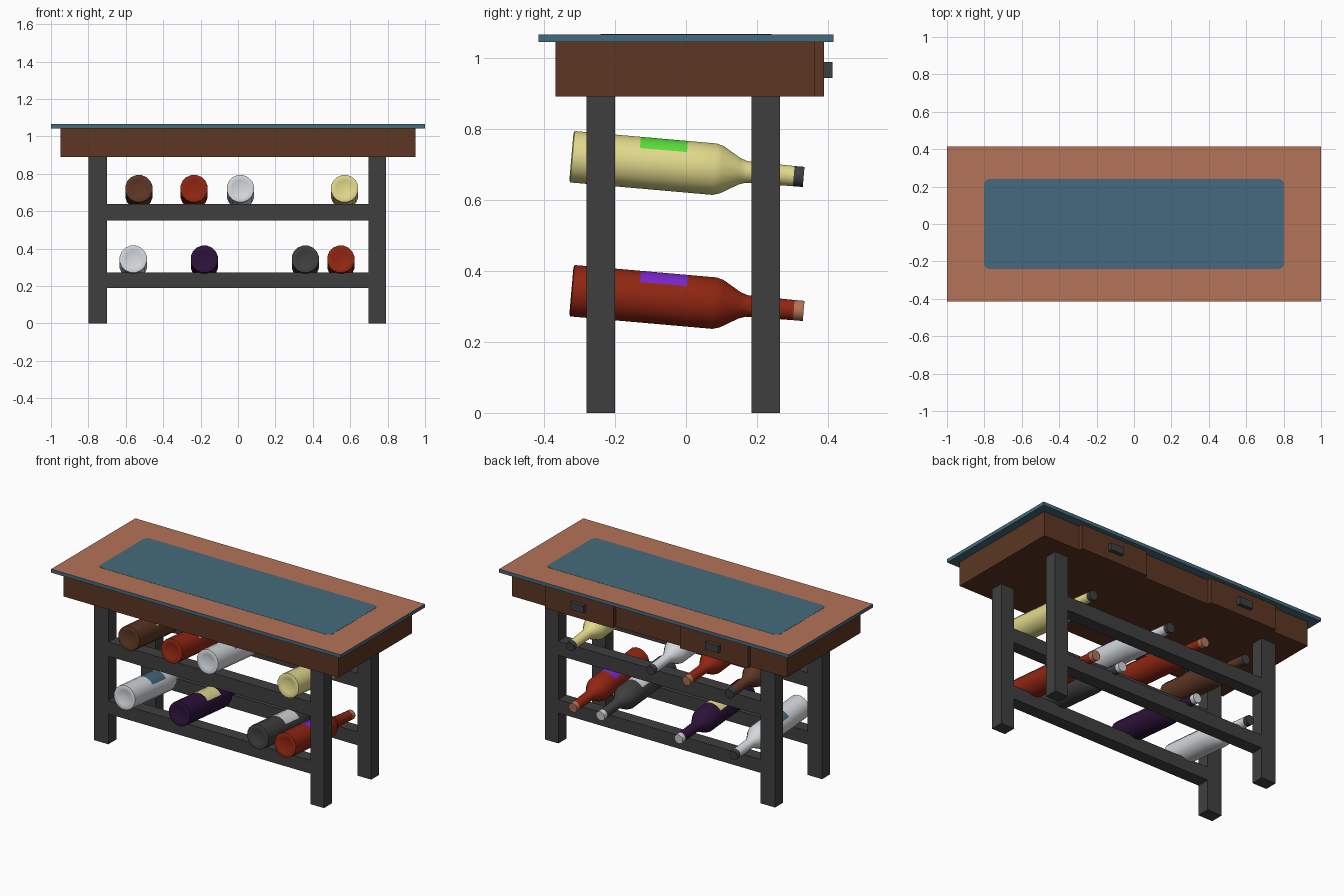
import bpy, bmesh, math
from mathutils import Vector

if "Cube" in bpy.data.objects:
    bpy.data.objects.remove(bpy.data.objects["Cube"])


def material(name, rgb):
    def lin(c):
        c /= 255
        return c / 12.92 if c <= 0.04045 else ((c + 0.055) / 1.055) ** 2.4
    m = bpy.data.materials.new(name)
    m.diffuse_color = (*[lin(c) for c in rgb], 1)
    m.use_nodes = True
    m.node_tree.nodes["Principled BSDF"].inputs["Base Color"].default_value = m.diffuse_color
    return m


M = {n: material(n, c) for n, c in {
    "copper": (180, 116, 87), "slate_blue": (69, 106, 124),
    "brown": (92, 54, 35), "charcoal": (63, 63, 64),
    "red": (145, 38, 18), "white": (212, 217, 221),
    "yellow": (226, 218, 140), "dark_purple": (45, 18, 58),
    "green": (90, 225, 60), "violet": (125, 38, 205)}.items()}


def finish(name, bm, mats):
    bmesh.ops.recalc_face_normals(bm, faces=bm.faces)
    me = bpy.data.meshes.new(name)
    bm.to_mesh(me)
    bm.free()
    for m in mats:
        me.materials.append(M[m])
    ob = bpy.data.objects.new(name, me)
    bpy.context.collection.objects.link(ob)
    return ob


def box(name, x, y, z, *mats):
    """Box from (min, max) ranges; a second material goes on the top face."""
    bm = bmesh.new()
    bmesh.ops.create_cube(bm, size=1)
    for v in bm.verts:
        v.co = [r[0] + (c + 0.5) * (r[1] - r[0]) for c, r in zip(v.co, (x, y, z))]
    bm.normal_update()
    if len(mats) > 1:
        for f in bm.faces:
            f.material_index = int(f.normal.z > 0.5)
    return finish(name, bm, mats)


# Table top with a copper surface and a rounded blue inlay
box("table_top", (-1, 1), (-0.415, 0.415), (1.043, 1.065), "slate_blue", "copper")
bm = bmesh.new()
ring, r = [], 0.03
for i, (sx, sy) in enumerate([(1, 1), (-1, 1), (-1, -1), (1, -1)]):
    for k in range(5):
        a = math.pi / 2 * (i + k / 4)
        ring.append(bm.verts.new((sx * (0.803 - r) + r * math.cos(a),
                                  sy * (0.24 - r) + r * math.sin(a), 1.064)))
face = bm.faces.new(ring)
ext = bmesh.ops.extrude_face_region(bm, geom=[face])
for v in ext["geom"]:
    if isinstance(v, bmesh.types.BMVert):
        v.co.z = 1.066
finish("top_inlay", bm, ["slate_blue"])

# Apron, drawer fronts and pulls on the back
box("apron", (-0.95, 0.95), (-0.367, 0.362), (0.89, 1.043), "brown")
for side, c in (("left", -0.465), ("right", 0.465)):
    box(side + "_drawer_front", (c - 0.235, c + 0.235), (0.36, 0.388), (0.89, 1.043), "brown")
    box(side + "_drawer_pull", (c - 0.046, c + 0.046), (0.386, 0.412), (0.943, 0.988), "charcoal")

# Legs and bottle rails
for end, y in (("front", (-0.28, -0.20)), ("back", (0.185, 0.264))):
    box(end + "_left_leg", (-0.80, -0.70), y, (0, 0.89), "charcoal")
    box(end + "_right_leg", (0.697, 0.79), y, (0, 0.89), "charcoal")
    for lvl, z in (("lower", (0.19, 0.273)), ("upper", (0.55, 0.638))):
        box(f"{end}_{lvl}_rail", (-0.70, 0.697), y, z, "charcoal")

# Bottle profile: distance along the axis, radius
PROFILE = [(0.018, 0), (0.004, 0.045), (0, 0.066), (0.003, 0.074), (0.19, 0.074),
           (0.323, 0.074), (0.405, 0.074), (0.425, 0.068), (0.475, 0.038), (0.495, 0.031),
           (0.628, 0.029), (0.656, 0.029), (0.656, 0)]
LABEL, CAP = 4, (10, 11)
SIDES = 16
TILT = math.radians(5)
AXIS = Vector((0, math.cos(TILT), -math.sin(TILT)))
UP = Vector((0, math.sin(TILT), math.cos(TILT)))


def bottle(name, x, z, body, cap, label):
    bm = bmesh.new()
    base = Vector((x, -0.3225, z))
    rings = []
    for s, r in PROFILE:
        c = base + AXIS * s
        if r == 0:
            rings.append([bm.verts.new(c)] * SIDES)
            continue
        row = []
        for k in range(SIDES):
            a = 2 * math.pi * (k + 0.5) / SIDES
            row.append(bm.verts.new(c + Vector((r * math.sin(a), 0, 0)) + UP * r * math.cos(a)))
        rings.append(row)
    for i in range(len(rings) - 1):
        for k in range(SIDES):
            j = (k + 1) % SIDES
            vs = [rings[i][k], rings[i][j], rings[i + 1][j], rings[i + 1][k]]
            f = bm.faces.new(list(dict.fromkeys(vs)))
            f.smooth = True
            # label covers the five uppermost sides of its band
            top = min(k + 1, SIDES - 1 - k) <= 2
            f.material_index = 1 if i in CAP else 2 if i == LABEL and top else 0
    ob = finish(name, bm, [body, cap, label])
    bpy.ops.object.select_all(action="DESELECT")
    ob.select_set(True)
    bpy.context.view_layer.objects.active = ob
    bpy.ops.object.shade_smooth_by_angle(angle=math.radians(35))


# Two rows of bottles: position, glass, cap, label
UPPER, LOWER = 0.721, 0.344
for i, b in enumerate([
        (-0.53, UPPER, "brown", "charcoal", "yellow"),
        (-0.235, UPPER, "red", "copper", "white"),
        (0.013, UPPER, "white", "charcoal", "violet"),
        (0.57, UPPER, "yellow", "charcoal", "green"),
        (-0.56, LOWER, "white", "charcoal", "slate_blue"),
        (-0.18, LOWER, "dark_purple", "white", "yellow"),
        (0.36, LOWER, "charcoal", "white", "white"),
        (0.55, LOWER, "red", "copper", "violet")]):
    bottle(f"bottle_{i + 1}", *b)
